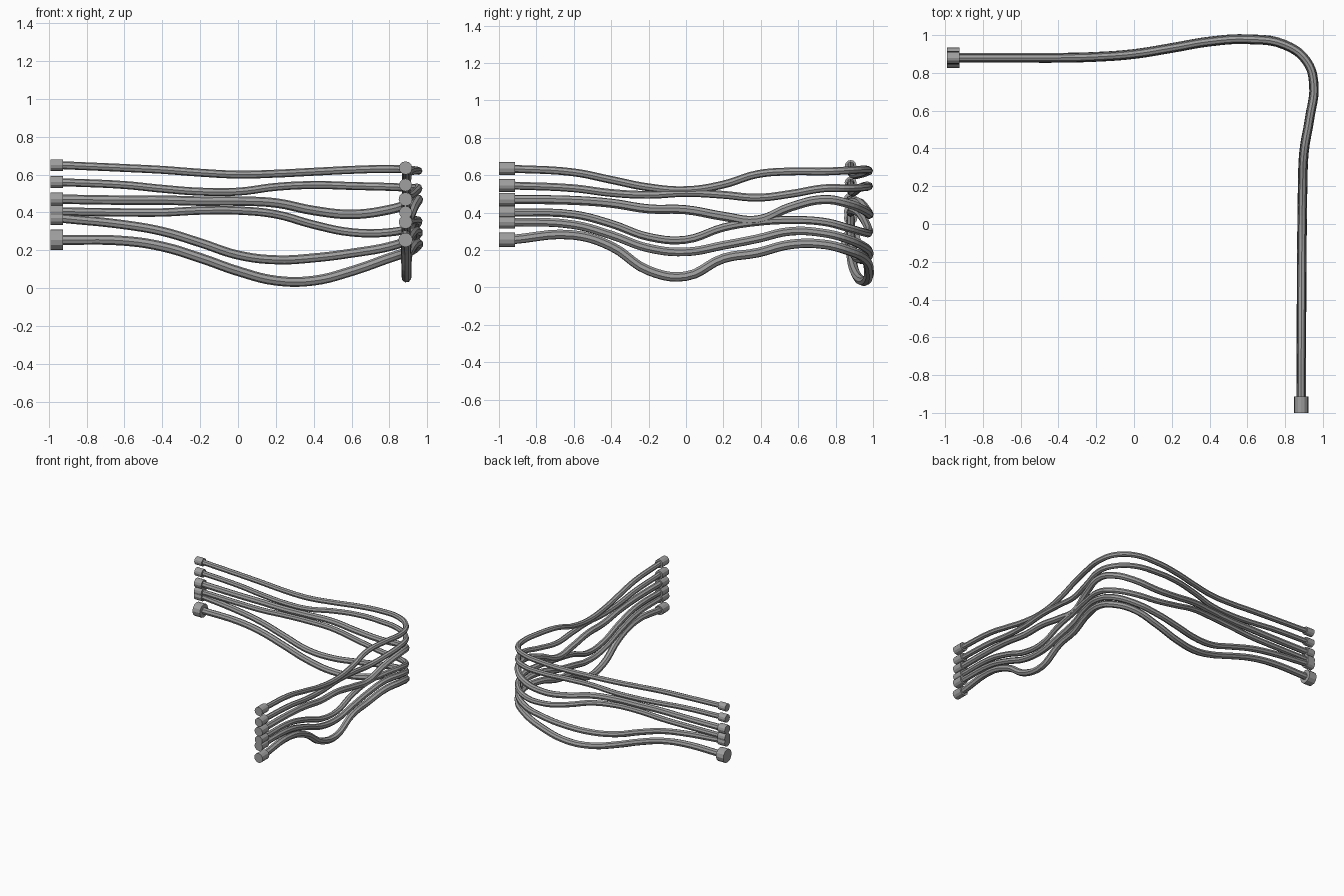
import bpy
from math import radians
from mathutils import Vector

cube = bpy.data.objects.get("Cube")
if cube:
    bpy.data.objects.remove(cube, do_unlink=True)

grey = bpy.data.materials.new("cable_grey")
grey.use_nodes = True
colour = (0.35, 0.35, 0.35, 1)
grey.diffuse_color = colour
grey.node_tree.nodes["Principled BSDF"].inputs["Base Color"].default_value = colour

# Plan route shared by every cable: along the back, round the corner, to the front
ROUTE = [(-.94, .88), (-.6, .88), (-.4, .88), (-.2, .885), (0, .9), (.2, .932),
         (.4, .966), (.6, .978), (.8, .948), (.915, .86), (.952, .74), (.93, .56),
         (.9, .38), (.893, .2), (.89, 0), (.888, -.2), (.887, -.4), (.886, -.6), (.885, -.94)]

# Cable name: tube radius, back cap radius, front cap radius, heights in hundredths
CABLES = {
    "top_cable": (.021, .031, .035,
        [65, 63.5, 62.5, 61, 60, 60.5, 61.5, 62.5, 63, 62.5, 62, 62, 60.5, 55, 52, 53.5, 57.5, 61.5, 63.5]),
    "second_cable": (.021, .032, .034,
        [56, 54.5, 52.5, 51, 51, 53.5, 54.5, 54, 53.5, 53, 53, 50, 48, 49.5, 50.5, 49.5, 50.5, 53, 54.5]),
    "third_cable": (.025, .036, .036,
        [47, 46.5, 46.5, 46, 46, 45, 41, 39, 41.5, 45, 47, 43, 36, 38, 41.5, 42, 45, 46.5, 47]),
    "fourth_cable": (.022, .036, .034,
        [40.5, 40, 40, 41, 41, 39, 33.5, 29.5, 29.5, 32, 35, 36, 35, 32, 25.5, 27, 34, 39, 40]),
    "fifth_cable": (.024, .036, .036,
        [37, 33.5, 30, 24, 17.5, 15, 16, 18.5, 22, 26, 29, 30, 26, 22.5, 19, 21, 28, 33.5, 35]),
    "bottom_cable": (.026, .054, .038,
        [25.5, 25, 22, 16, 9, 4, 4, 9, 16, 20, 23, 23, 18.5, 15.5, 6, 9, 22, 28, 25.5]),
}


def make_tube(name, radius, points):
    curve = bpy.data.curves.new(name, "CURVE")
    curve.dimensions = "3D"
    curve.bevel_depth = radius
    curve.bevel_resolution = 2
    curve.resolution_u = 5
    curve.use_fill_caps = True
    spline = curve.splines.new("BEZIER")
    spline.bezier_points.add(len(points) - 1)
    for knot, point in zip(spline.bezier_points, points):
        knot.co = point
        knot.handle_left_type = knot.handle_right_type = "AUTO"
    spline.use_smooth = False
    curve.materials.append(grey)
    obj = bpy.data.objects.new(name, curve)
    bpy.context.collection.objects.link(obj)
    bpy.ops.object.select_all(action="DESELECT")
    obj.select_set(True)
    bpy.context.view_layer.objects.active = obj
    bpy.ops.object.convert(target="MESH")


def make_cap(name, radius, length, centre, rotation):
    bpy.ops.mesh.primitive_cylinder_add(vertices=12, radius=radius, depth=length,
                                        location=centre, rotation=rotation)
    cap = bpy.context.object
    cap.name = name
    cap.data.materials.append(grey)


for name, (radius, back_radius, front_radius, heights) in CABLES.items():
    points = [Vector((x, y, h / 100)) for (x, y), h in zip(ROUTE, heights)]
    make_tube(name, radius, points)
    # Plug on each end of the cable
    quarter = radians(90)
    make_cap(name + "_back_plug", back_radius, .066,
             (-.957, points[0].y, points[0].z), (0, quarter, 0))
    make_cap(name + "_front_plug", front_radius, .085,
             (points[-1].x, -.957, points[-1].z), (quarter, 0, 0))
